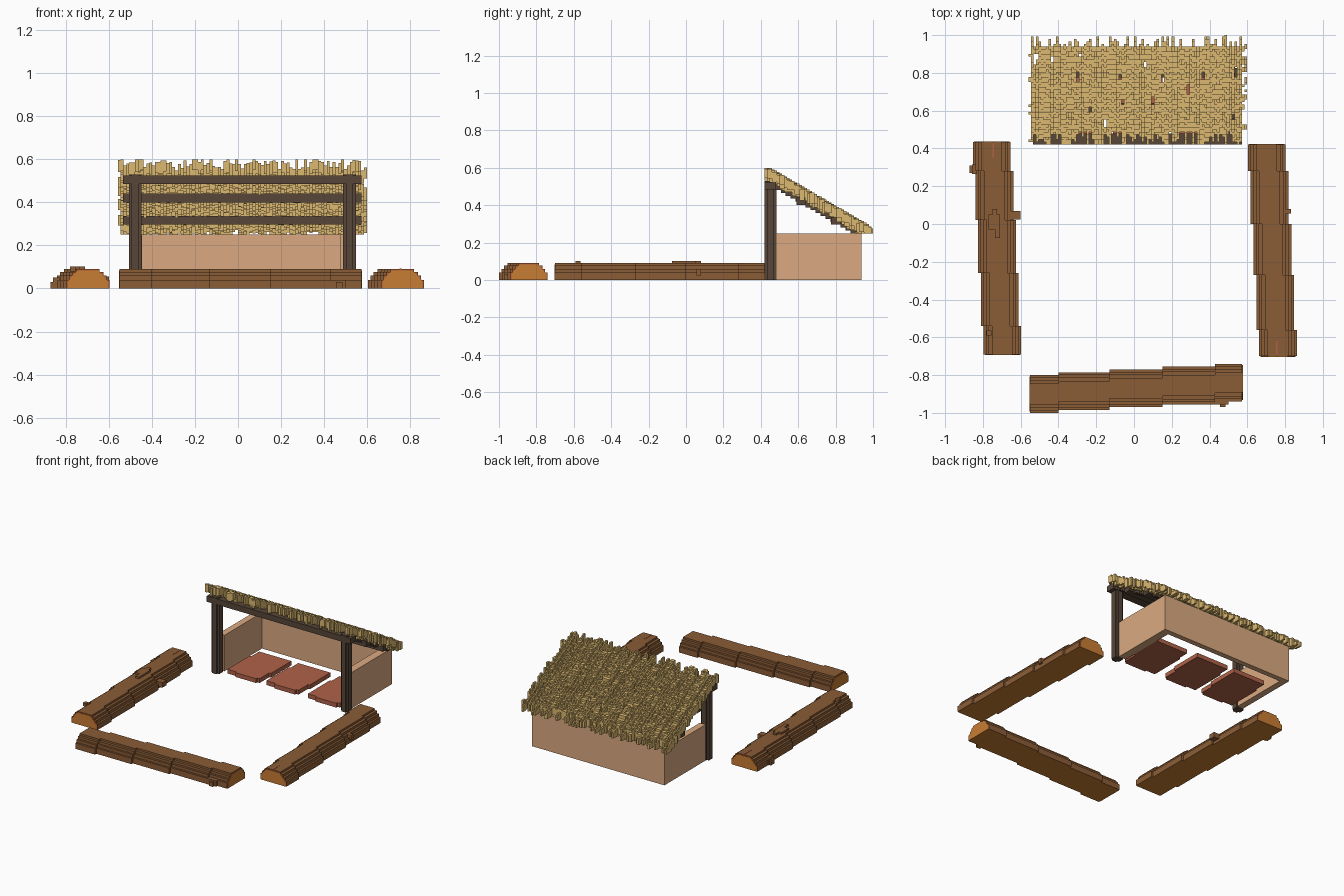
import bpy, bmesh, random
from mathutils import Vector

random.seed(7)
V = 0.0133  # block size

cube = bpy.data.objects.get("Cube")
if cube:
    bpy.data.objects.remove(cube, do_unlink=True)


def material(name, srgb):
    lin = [((c / 255 + 0.055) / 1.055) ** 2.4 for c in srgb] + [1.0]
    m = bpy.data.materials.new(name)
    m.use_nodes = True
    m.diffuse_color = lin
    m.node_tree.nodes["Principled BSDF"].inputs["Base Color"].default_value = lin
    return m


BARK = material("bark brown", (139, 93, 54))
CUT = material("cut wood orange", (200, 125, 51))
RUST = material("rust brown", (176, 94, 52))
DARK = material("dark timber", (88, 70, 57))
WALL = material("tan wall", (219, 170, 129))
STRAW = material("straw", (220, 185, 112))
TILE = material("terracotta", (176, 98, 72))


def box(bm, x0, x1, y0, y1, z0, z1):
    """Add an axis-aligned box between the given limits."""
    vs = [bm.verts.new((x, y, z)) for z in (z0, z1)
          for x, y in ((x0, y0), (x1, y0), (x1, y1), (x0, y1))]
    for f in ((3, 2, 1, 0), (4, 5, 6, 7), (0, 1, 5, 4), (1, 2, 6, 5), (2, 3, 7, 6), (3, 0, 4, 7)):
        bm.faces.new([vs[i] for i in f])


def prism(bm, base, offset):
    """Extrude a polygon by an offset; returns all faces."""
    off = Vector(offset)
    a = [bm.verts.new(p) for p in base]
    b = [bm.verts.new(Vector(p) + off) for p in base]
    n = len(a)
    faces = [bm.faces.new((a[i], a[(i + 1) % n], b[(i + 1) % n], b[i])) for i in range(n)]
    return faces + [bm.faces.new(a[::-1]), bm.faces.new(b)]


def finish(name, bm, *mats):
    bmesh.ops.recalc_face_normals(bm, faces=bm.faces[:])
    me = bpy.data.meshes.new(name)
    bm.to_mesh(me)
    bm.free()
    for m in mats:
        me.materials.append(m)
    ob = bpy.data.objects.new(name, me)
    bpy.context.collection.objects.link(ob)
    return ob


def boxes(name, mat, *limits):
    bm = bmesh.new()
    for lim in limits:
        box(bm, *lim)
    return finish(name, bm, mat)


# Logs: stepped half-round section, shifted sideways from segment to segment
HALF = [(0.10, 0), (0.10, 0.04), (0.087, 0.04), (0.087, 0.06),
        (0.073, 0.06), (0.073, 0.077), (0.055, 0.077), (0.055, 0.09)]
SECTION = HALF + [(-w, z) for w, z in reversed(HALF)]
CORE = [(0.093, 0), (0.093, 0.035), (0.05, 0.083), (-0.05, 0.083), (-0.093, 0.035), (-0.093, 0)]


def log(name, cuts, start, end, axis, knots):
    """cuts: stations along the axis; start, end: sideways centre of first and last segment."""
    def place(section, along, centre):
        if axis == "x":
            return [(along, centre + w, z) for w, z in section]
        return [(centre + w, along, z) for w, z in section]

    step = Vector((1, 0, 0)) if axis == "x" else Vector((0, 1, 0))
    bm = bmesh.new()
    n = len(cuts) - 1
    for i in range(n):
        c = start + (end - start) * i / (n - 1)
        faces = prism(bm, place(SECTION, cuts[i], c), step * (cuts[i + 1] - cuts[i]))
        if i == 0:
            faces[-2].material_index = 2
        if i == n - 1:
            faces[-1].material_index = 2
    for k in knots:
        box(bm, *k)
    # sawn faces on both ends
    for along, c, d in ((cuts[0], start, -0.003), (cuts[-1], end, 0.003)):
        for f in prism(bm, place(CORE, along, c), step * d):
            f.material_index = 1
    # sawn underside
    bmesh.ops.recalc_face_normals(bm, faces=bm.faces[:])
    for f in bm.faces:
        if f.normal.z < -0.9 and f.calc_center_median().z < 0.001:
            f.material_index = 1
    finish(name, bm, BARK, CUT, RUST)


log("front_log", [-0.55, -0.40, -0.13, 0.15, 0.43, 0.573], -0.90, -0.84, "x",
    [(0.43, 0.50, -0.955, -0.93, 0, 0.04), (0.455, 0.485, -0.97, -0.93, 0.0, 0.03)])
log("right_side_log", [-0.70, -0.56, -0.27, 0.0, 0.28, 0.42], 0.763, 0.703, "y",
    [(0.80, 0.832, 0.055, 0.08, 0.025, 0.06)])
log("left_side_log", [-0.69, -0.54, -0.26, 0.02, 0.28, 0.433], -0.697, -0.753, "y",
    [(-0.77, -0.71, -0.03, 0.05, 0.08, 0.103), (-0.75, -0.725, 0.05, 0.08, 0.08, 0.103),
     (-0.735, -0.71, -0.075, -0.03, 0.08, 0.103), (-0.65, -0.60, 0.025, 0.07, 0.02, 0.055),
     (-0.87, -0.83, 0.27, 0.31, 0, 0.03), (-0.858, -0.83, 0.265, 0.315, 0, 0.05),
     (-0.78, -0.755, -0.59, -0.565, 0.08, 0.103)])

# Thin drying cracks near the log ends
boxes("log_cracks", TILE, (0.751, 0.759, -0.70, -0.62, 0.088, 0.092),
      (-0.749, -0.741, 0.35, 0.433, 0.088, 0.092))

# Low wall around three sides
boxes("back_wall", WALL, (-0.49, 0.53, 0.90, 0.937, 0, 0.25))
boxes("side_walls", WALL, (-0.49, -0.445, 0.485, 0.90, 0, 0.25),
      (0.475, 0.53, 0.485, 0.90, 0, 0.25))

# Posts with notched corners
for side, x in (("left", -0.477), ("right", 0.518)):
    boxes(side + "_post", DARK,
          (x - 0.03, x + 0.03, 0.42 + V, 0.485 - V, 0, 0.53),
          (x - 0.03 + V, x + 0.03 - V, 0.42, 0.485, 0, 0.53))

# Cross beams below the thatch
for name, y0, y1, z in (("front_beam", 0.42, 0.48, 0.485),
                        ("middle_beam", 0.59, 0.64, 0.40),
                        ("rear_beam", 0.775, 0.825, 0.297)):
    boxes(name, DARK, (-0.535, 0.573, y0, y1, z, z + 0.04))


def roof_top(y):
    return 0.597 - 0.58 * (y - 0.44)


# Stepped rafters
for side, x in (("left", -0.495), ("right", 0.50)):
    bm = bmesh.new()
    for i in range(16):
        y = 0.48 + i * 2 * V
        z = roof_top(y + V)
        box(bm, x, x + 0.036, y, y + 2 * V, z - 0.085, z - 0.05)
    finish(side + "_rafter", bm, DARK)

# Floor slabs with nibbled edges
for name, x, y in (("left", -0.28, 0.635), ("middle", 0.02, 0.635), ("right", 0.345, 0.625)):
    boxes(name + "_floor_slab", TILE,
          (x - 0.117, x + 0.117, y - 0.165, y + 0.165, 0, 0.03),
          (x - 0.13, x - 0.117, y - 0.165, y + 0.08, 0, 0.03),
          (x + 0.117, x + 0.13, y - 0.06, y + 0.165, 0, 0.03),
          (x - 0.06, x + 0.10, y - 0.178, y - 0.165, 0, 0.03))

# Thatch: one ragged row of stepped straw blocks per column
bm = bmesh.new()
COLUMNS = 84
for i in range(-1, COLUMNS + 2):
    x = -0.545 + i * V
    edge = i < 0 or i >= COLUMNS
    first = random.choice((0, 0, 1, 2, 3, 4, 5))
    last = random.choice((39, 39, 39, 39, 40, 41, 42, 43))
    gap = random.randint(6, 36) if random.random() < 0.2 else -9
    sink = random.choice((0, 0, V / 2, V))
    j = first
    while j < last:
        step = min(random.choice((1, 2, 2)), last - j)
        inside = gap <= j < gap + 3
        if not inside and not (edge and random.random() < 0.6):
            y0 = 0.42 + j * V
            y1 = min(y0 + step * V, 1.0)
            z = min(roof_top((y0 + y1) / 2) - sink + random.choice((0, 0, V / 2)), 0.60)
            z0 = max(z - random.choice((0.05, 0.055, 0.06)), 0.25)
            box(bm, x, x + V, y0, y1, z0, max(z, z0 + V))
        j += step
# one stalk reaches the full depth of the roof
box(bm, 0.48, 0.48 + V, 0.93, 1.0, 0.25, 0.275)
finish("thatch_roof", bm, STRAW)
